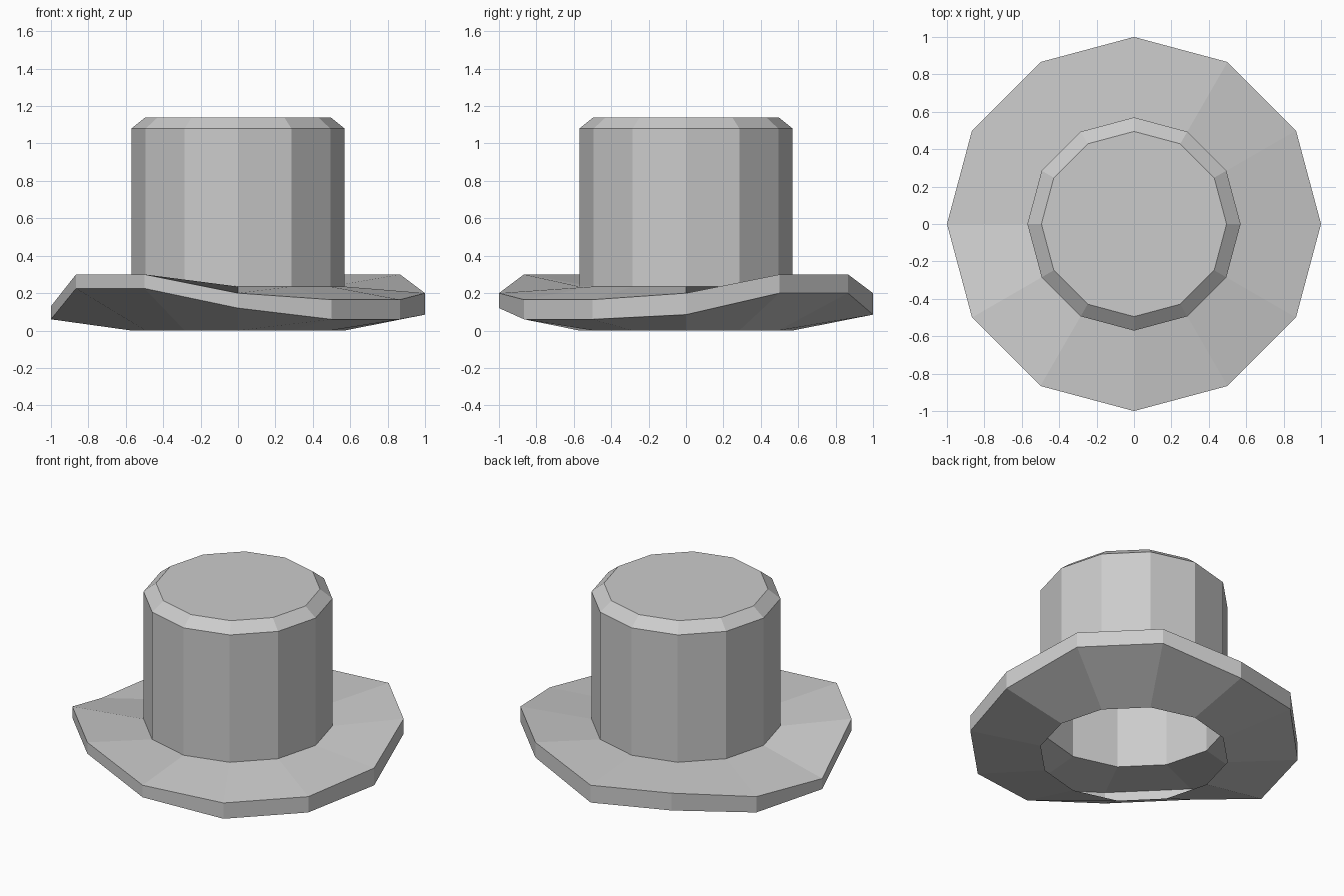
import bpy
import bmesh
from math import cos, sin, radians

cube = bpy.data.objects.get("Cube")
if cube:
    bpy.data.objects.remove(cube, do_unlink=True)

SIDES = 12
CROWN_R = 0.57
BRIM_Z = 0.235

grey = bpy.data.materials.new("felt grey")
grey.use_nodes = True
colour = (0.6, 0.6, 0.6, 1)
grey.diffuse_color = colour
grey.node_tree.nodes["Principled BSDF"].inputs["Base Color"].default_value = colour


def ring(bm, radius, heights):
    """Add one loop of vertices, with a height for each corner."""
    step = 360 / SIDES
    return [bm.verts.new((radius * cos(radians(i * step)),
                          radius * sin(radians(i * step)), z))
            for i, z in enumerate(heights)]


def level(z):
    return [z] * SIDES


def lathe(name, loops, cap=False):
    """Bridge loops listed from bottom to top, facing outwards."""
    bm = bmesh.new()
    rings = [ring(bm, r, heights) for r, heights in loops]
    for low, high in zip(rings, rings[1:]):
        for i in range(SIDES):
            j = (i + 1) % SIDES
            bm.faces.new((low[i], low[j], high[j], high[i]))
    if cap:
        bm.faces.new(rings[-1])
    mesh = bpy.data.meshes.new(name)
    bm.to_mesh(mesh)
    bm.free()
    mesh.materials.append(grey)
    obj = bpy.data.objects.new(name, mesh)
    bpy.context.collection.objects.link(obj)
    return obj


# Crown: straight wall with a bevelled top
lathe("crown", [(CROWN_R, level(BRIM_Z)),
                (CROWN_R, level(1.08)),
                (0.495, level(1.14))], cap=True)

# Brim: hollow, wavy at its edge, open at the head hole
edge_top = [0.2, 0.3, 0.3, 0.2, 0.23, 0.165,
            0.13, 0.3, 0.3, 0.2, 0.165, 0.165]
edge_bottom = [0.085, 0.2, 0.2, 0.085, 0.115, 0.06,
               0.06, 0.225, 0.225, 0.12, 0.06, 0.06]
lathe("brim", [(CROWN_R, level(0)),
               (1, edge_bottom),
               (1, edge_top),
               (CROWN_R, level(BRIM_Z))])
